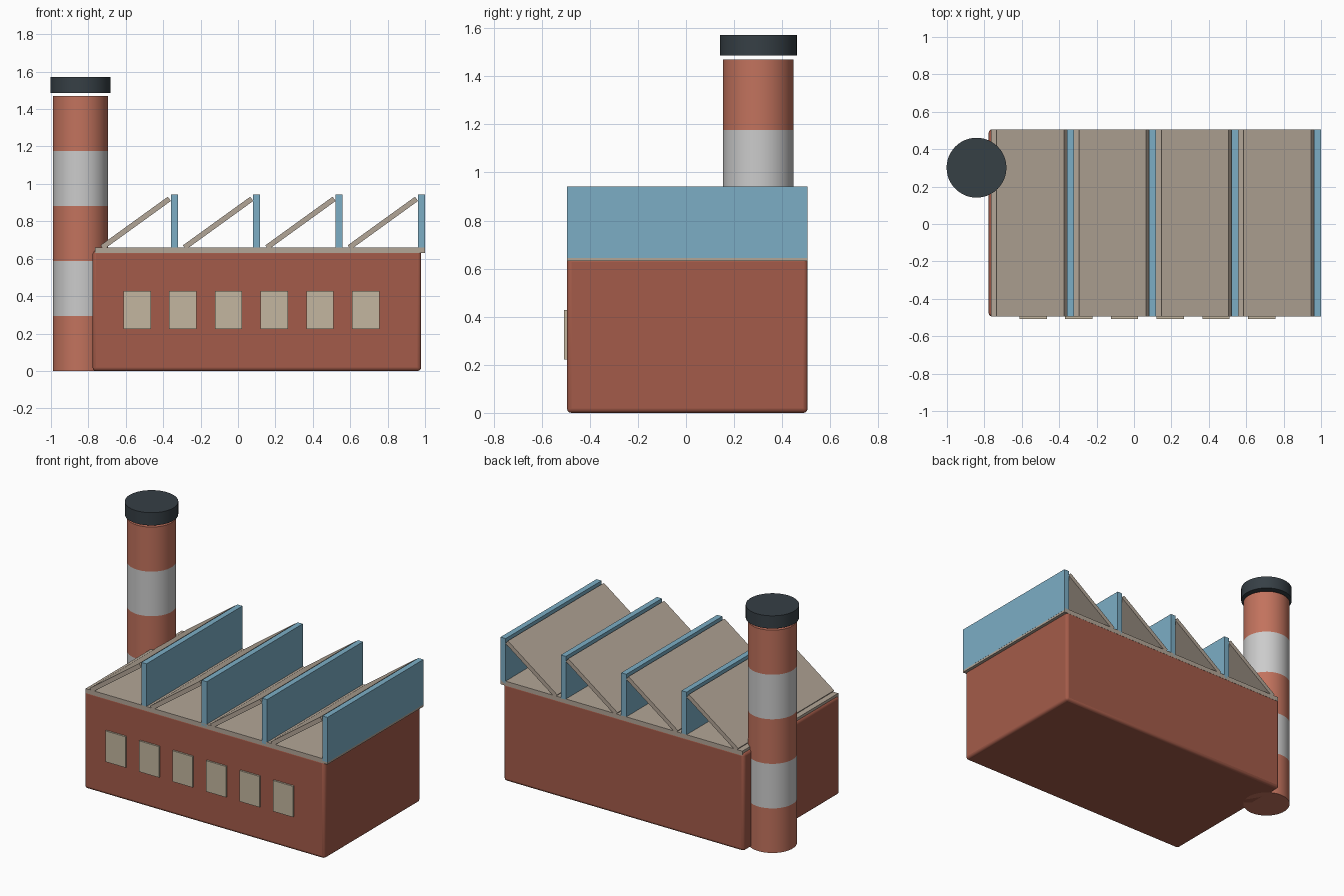
import bpy
from math import atan2, hypot

if "Cube" in bpy.data.objects:
    bpy.data.objects.remove(bpy.data.objects["Cube"])


def material(name, rgb):
    m = bpy.data.materials.new(name)
    m.diffuse_color = (*rgb, 1)
    m.use_nodes = True
    m.node_tree.nodes["Principled BSDF"].inputs["Base Color"].default_value = m.diffuse_color
    return m


BRICK = material("brick", (0.37, 0.105, 0.067))
TERRACOTTA = material("terracotta", (0.54, 0.17, 0.11))
ROOF = material("roof", (0.45, 0.38, 0.31))
PANE = material("window_pane", (0.55, 0.47, 0.35))
GLASS = material("blue_glass", (0.20, 0.42, 0.56))
CAP = material("dark_cap", (0.037, 0.05, 0.06))


def box(name, lo, hi, mat, bevel=0.0, segments=2):
    mid = [(a + b) / 2 for a, b in zip(lo, hi)]
    bpy.ops.mesh.primitive_cube_add(size=1, location=mid)
    ob = bpy.context.object
    ob.name = name
    ob.scale = [b - a for a, b in zip(lo, hi)]
    bpy.ops.object.transform_apply(location=False, rotation=False, scale=True)
    ob.data.materials.append(mat)
    if bevel:
        mod = ob.modifiers.new("bevel", 'BEVEL')
        mod.width, mod.segments = bevel, segments
        bpy.ops.object.shade_smooth_by_angle()
    return ob


def cylinder(name, radius, z0, z1, mat=None):
    bpy.ops.mesh.primitive_cylinder_add(
        vertices=48, radius=radius, depth=z1 - z0,
        location=(-0.842, 0.301, (z0 + z1) / 2))
    ob = bpy.context.object
    ob.name = name
    if mat:
        ob.data.materials.append(mat)
    bpy.ops.object.shade_smooth_by_angle()


Y0, Y1 = -0.495, 0.506

# Brick hall and flat roof deck
box("brick_hall", (-0.777, Y0, 0), (0.979, Y1, 0.645), BRICK, 0.018, 3)
box("roof_deck", (-0.765, Y0, 0.631), (0.999, Y1, 0.661), ROOF)

# Sawtooth roof: upright glazing with a sloping panel leaning towards it
run, rise = 0.36, 0.26
for i in range(4):
    x = 0.4405 * i
    box(f"sawtooth_glazing_{i + 1}", (x - 0.359, Y0, 0.645),
        (x - 0.322, Y1, 0.942), GLASS)
    half = hypot(run, rise) / 2
    slope = box(f"sawtooth_slope_{i + 1}", (-half, Y0, -0.014),
                (half, Y1, 0.014), ROOF)
    slope.location = (x - 0.547, (Y0 + Y1) / 2, 0.79)
    slope.rotation_euler.y = -atan2(rise, run)

# Front windows
for i in range(6):
    x = -0.539 + 0.2443 * i
    box(f"front_window_{i + 1}", (x - 0.073, -0.507, 0.223),
        (x + 0.073, -0.48, 0.427), PANE)

# Banded chimney with a separate cap
band = 0.294
for i in range(5):
    cylinder(f"chimney_band_{i + 1}", 0.147, band * i, band * (i + 1),
             None if i % 2 else TERRACOTTA)
cylinder("chimney_cap", 0.16, 1.487, 1.571, CAP)
